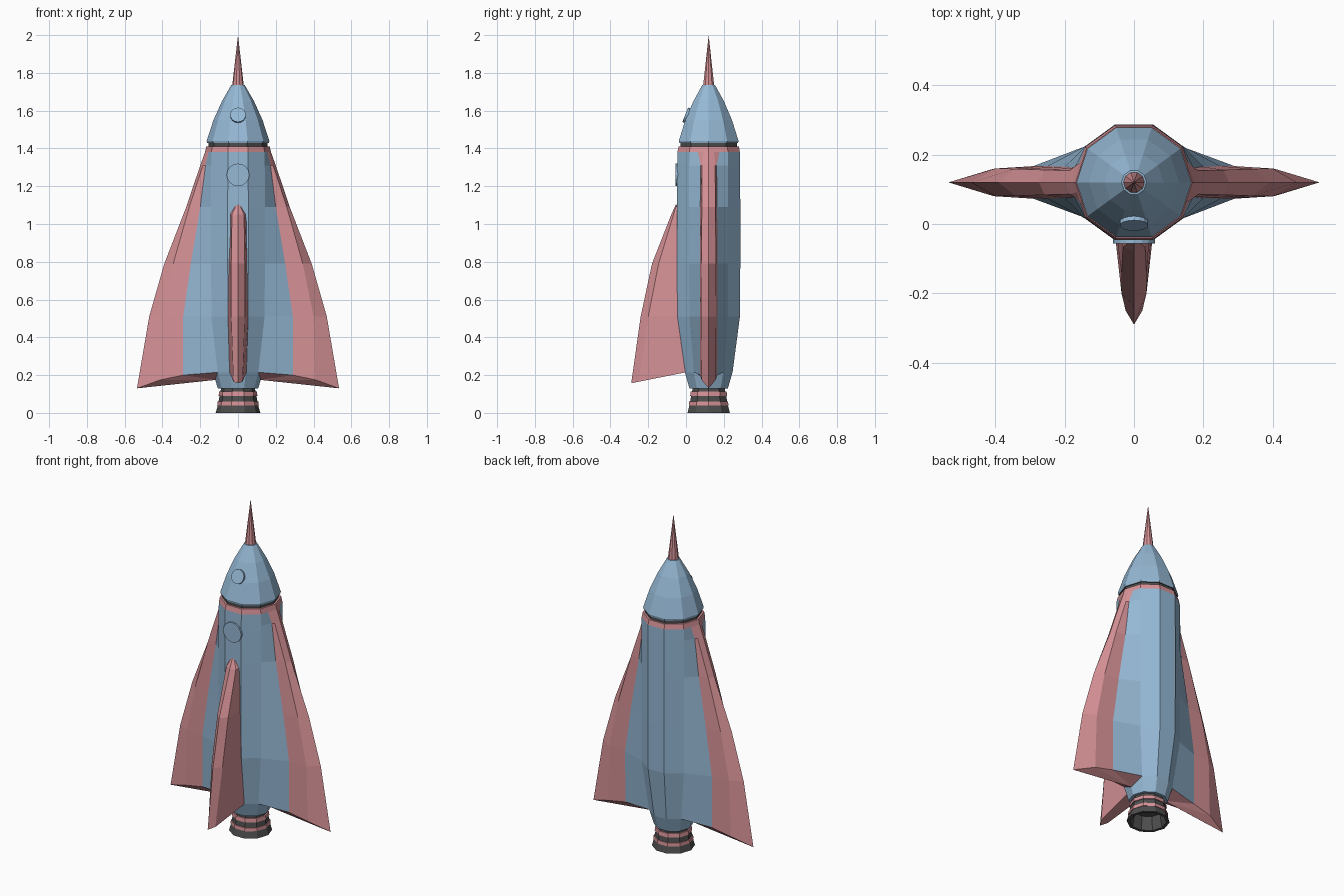
import bpy, bmesh, math
from mathutils import Vector, Matrix

cube = bpy.data.objects.get("Cube")
if cube:
    bpy.data.objects.remove(cube, do_unlink=True)

AXIS = 0.12   # the hull stands behind the centre, the front fin reaches forward


def material(name, color):
    m = bpy.data.materials.new(name)
    m.use_nodes = True
    m.diffuse_color = (*color, 1)
    m.node_tree.nodes["Principled BSDF"].inputs["Base Color"].default_value = (*color, 1)
    return m


BLUE, PINK, DARK = range(3)
MATERIALS = [material("sky blue", (0.30, 0.48, 0.66)),
             material("dusty pink", (0.68, 0.29, 0.31)),
             material("charcoal", (0.075, 0.075, 0.075))]


def finish(name, bm):
    bmesh.ops.remove_doubles(bm, verts=bm.verts, dist=0.0002)
    bmesh.ops.recalc_face_normals(bm, faces=bm.faces)
    me = bpy.data.meshes.new(name)
    bm.to_mesh(me)
    bm.free()
    for m in MATERIALS:
        me.materials.append(m)
    ob = bpy.data.objects.new(name, me)
    ob.location.y = AXIS
    bpy.context.collection.objects.link(ob)
    return ob


def loft(bm, rings, color):
    """Bridge closed rings of points; color(row, column) gives the material."""
    rows = [[bm.verts.new(p) for p in ring] for ring in rings]
    n = len(rows[0])
    for i in range(len(rows) - 1):
        for j in range(n):
            k = (j + 1) % n
            f = bm.faces.new((rows[i][j], rows[i][k], rows[i + 1][k], rows[i + 1][j]))
            f.material_index = color(i, j)
    return rows


def corner(r, z, i):
    a = math.tau * i / 10
    return Vector((r * math.cos(a), r * math.sin(a), z))


def turned(name, profile, colors):
    """Ten-sided turned part from (radius, height) pairs."""
    bm = bmesh.new()
    loft(bm, [[corner(max(r, 0.00001), z, i) for i in range(10)] for r, z in profile],
         lambda i, j: colors[min(i, len(colors) - 1)])
    return finish(name, bm)


# Hull with the two side wings blended in.
# Each level: body radius, then (x, half thickness) of flare and shoulder, tip x,
# then heights of body, flare, shoulder and tip
def level(r, flare, shoulder, tip, z):
    if not isinstance(z, tuple):
        z = (z,) * 4
    quarter = [Vector((tip, 0, z[3])), Vector((*shoulder, z[2])), Vector((*flare, z[1])),
               corner(r, z[0], 1), corner(r, z[0], 2)]
    half = quarter + [Vector((-p.x, p.y, p.z)) for p in reversed(quarter)]
    return half + [Vector((p.x, -p.y, p.z)) for p in reversed(half[1:-1])]


levels = [
    level(.168, (.150, .055), (.159, .027), .168, 1.41),
    level(.174, (.156, .057), (.165, .028), .175, 1.38),
    level(.175, (.172, .042), (.186, .034), .200, 1.31),
    level(.176, (.200, .045), (.258, .036), .274, 1.09),
    level(.176, (.250, .047), (.343, .039), .390, 0.79),
    level(.174, (.290, .047), (.400, .040), .470, 0.51),
    level(.133, (.290, .045), (.410, .038), .535, (.215, .2, .175, .13)),
]
bm = bmesh.new()
WING_COLUMNS = (0, 1, 7, 8, 9, 10, 16, 17)
rows = loft(bm, levels, lambda i, j: PINK if i == 0 or j in WING_COLUMNS else BLUE)
bm.faces.new(rows[0]).material_index = PINK
# Wing undersides fan out from a keel point near the tail
last = rows[-1]
for side, columns in ((1, (15, 16, 17, 0, 1, 2, 3)), (-1, range(6, 13))):
    keel = bm.verts.new((side * 0.115, 0, 0.175))
    columns = list(columns)
    for a, b in zip(columns, columns[1:]):
        bm.faces.new((keel, last[a], last[b])).material_index = PINK
finish("hull_and_side_wings", bm)

# Tail, neck, nose and spike
turned("tail", [(.133, .216), (.107, .13), (.07, .13)], [BLUE])
turned("neck_ring", [(.157, 1.405), (.157, 1.432)], [DARK])
turned("nose_cone", [(.14, 1.428), (.163, 1.428), (.166, 1.44), (.130, 1.55),
                     (.085, 1.65), (.036, 1.735), (0, 1.74)], [DARK, BLUE])
turned("nose_spike", [(.031, 1.73), (0, 2.0)], [PINK])

# Engine bell with two pink bands and a hollow inside
turned("engine", [(.09, .135), (.092, .113), (.100, .113), (.103, .09), (.098, .09),
                  (.103, .06), (.108, .06), (.110, .04), (.107, .04), (.118, 0),
                  (.1, 0), (.085, .08), (0, .08)],
       [DARK, PINK, PINK, PINK, DARK, PINK, PINK, PINK, DARK])


# Front fin: root, shoulder and ridge lines closed into wedge-shaped rings
def fin_level(root, shoulder, ridge):
    """Each argument is (half width, distance forward, height)."""
    side = [Vector((w, -AXIS - d, z)) for w, d, z in (root, shoulder, ridge)]
    return side + [Vector((-p.x, p.y, p.z)) for p in reversed(side[:2])]


fin = [
    fin_level((.022, .04, 1.085), (.012, .052, 1.095), (0, .053, 1.105)),
    fin_level((.045, .03, 1.06), (.032, .066, 1.05), (0, .078, 1.05)),
    fin_level((.050, .03, .79), (.036, .145, .79), (0, .180, .79)),
    fin_level((.055, .03, .51), (.036, .200, .51), (0, .240, .51)),
    fin_level((.045, 0, .215), (.024, .250, .165), (0, .290, .157)),
]
for ring in fin:
    for p in ring:
        p.y += 0
bm = bmesh.new()
for ring in fin:              # forward distances are measured from the centre plane
    assert len(ring) == 5
rows = loft(bm, fin, lambda i, j: PINK)
for end in (rows[0], rows[-1]):
    bm.faces.new(end).material_index = PINK
finish("front_fin", bm)


# Round portholes lying on the front panel
def porthole(name, radius, y, z, tilt):
    bm = bmesh.new()
    spin = Matrix.Rotation(math.pi / 2 - tilt, 4, 'X')
    bmesh.ops.create_cone(bm, cap_ends=True, segments=16, radius1=radius, radius2=radius,
                          depth=0.018, matrix=Matrix.Translation((0, y - AXIS, z)) @ spin)
    finish(name, bm)


porthole("body_porthole", .060, -.047, 1.26, 0)
porthole("nose_porthole", .041, .004, 1.575, math.radians(22))
